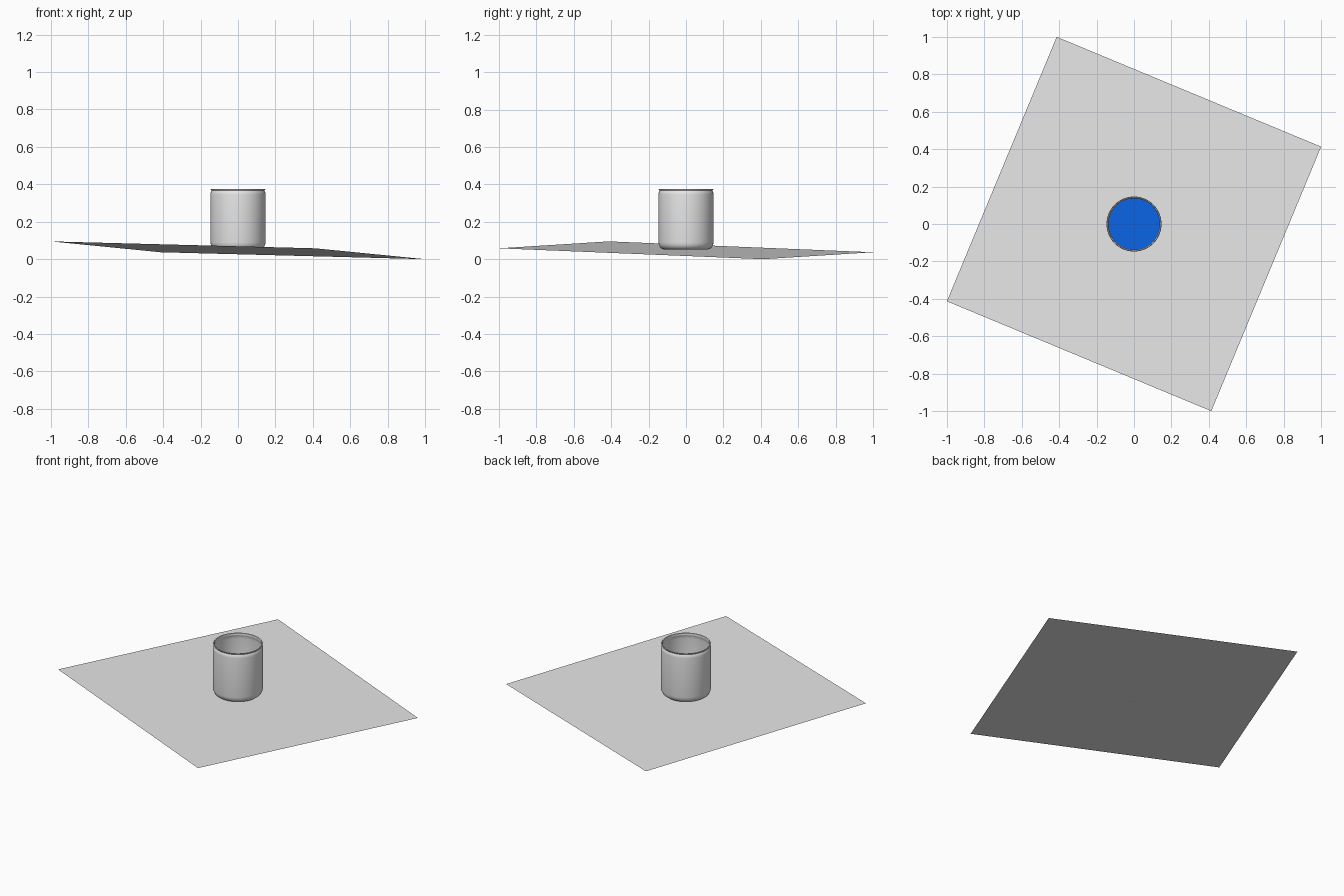
import bpy, bmesh, math

if "Cube" in bpy.data.objects:
    bpy.data.objects.remove(bpy.data.objects["Cube"])

SEG = 64

def material(name, rgb):
    m = bpy.data.materials.new(name)
    m.diffuse_color = (*rgb, 1)
    m.use_nodes = True
    m.node_tree.nodes["Principled BSDF"].inputs["Base Color"].default_value = m.diffuse_color
    return m

grey = material("light_grey", (0.8, 0.8, 0.8))
blue = material("water_blue", (0.004, 0.16, 1.0))

def add_object(name, bm, mat):
    me = bpy.data.meshes.new(name)
    bm.to_mesh(me)
    bm.free()
    ob = bpy.data.objects.new(name, me)
    bpy.context.collection.objects.link(ob)
    me.materials.append(mat)
    return ob

def lathe(name, profile, mat):
    """Spin an (r, z) profile that starts and ends on the axis."""
    bm = bmesh.new()
    vs = [bm.verts.new((r, 0, z)) for r, z in profile]
    es = [bm.edges.new(p) for p in zip(vs, vs[1:])]
    bmesh.ops.spin(bm, geom=vs + es, cent=(0, 0, 0), axis=(0, 0, 1),
                   angle=math.tau, steps=SEG, use_duplicate=False)
    bmesh.ops.remove_doubles(bm, verts=bm.verts, dist=1e-4)
    bmesh.ops.recalc_face_normals(bm, faces=bm.faces)
    ob = add_object(name, bm, mat)
    bpy.ops.object.select_all(action='DESELECT')
    ob.select_set(True)
    bpy.context.view_layer.objects.active = ob
    bpy.ops.object.shade_smooth_by_angle(angle=math.radians(40))
    return ob

# Slightly tilted, turned ground sheet
bm = bmesh.new()
corners = [(-1, -0.413, 0.095), (0.413, -1, 0.058), (1, 0.413, 0.0), (-0.413, 1, 0.037)]
bm.faces.new([bm.verts.new(c) for c in corners])
add_object("table_sheet", bm, grey)

# Round cup: rounded base, straight wall, shallow neck and thin flared lip
lathe("cup", [
    (0, 0.052), (0.118, 0.052), (0.130, 0.056), (0.139, 0.064), (0.145, 0.076),
    (0.147, 0.090), (0.147, 0.345), (0.146, 0.355), (0.143, 0.361),
    (0.141, 0.366), (0.145, 0.371), (0.146, 0.374), (0.144, 0.376),
    (0.139, 0.374), (0.137, 0.366), (0.139, 0.359), (0.142, 0.350),
    (0.143, 0.340), (0.143, 0.090), (0.140, 0.077), (0.134, 0.067),
    (0.118, 0.060), (0, 0.060)], grey)

# Water filling the lower half of the cup
lathe("water", [(0, 0.063), (0.117, 0.063), (0.138, 0.080), (0.1425, 0.095),
                (0.1425, 0.20), (0, 0.20)], blue)
